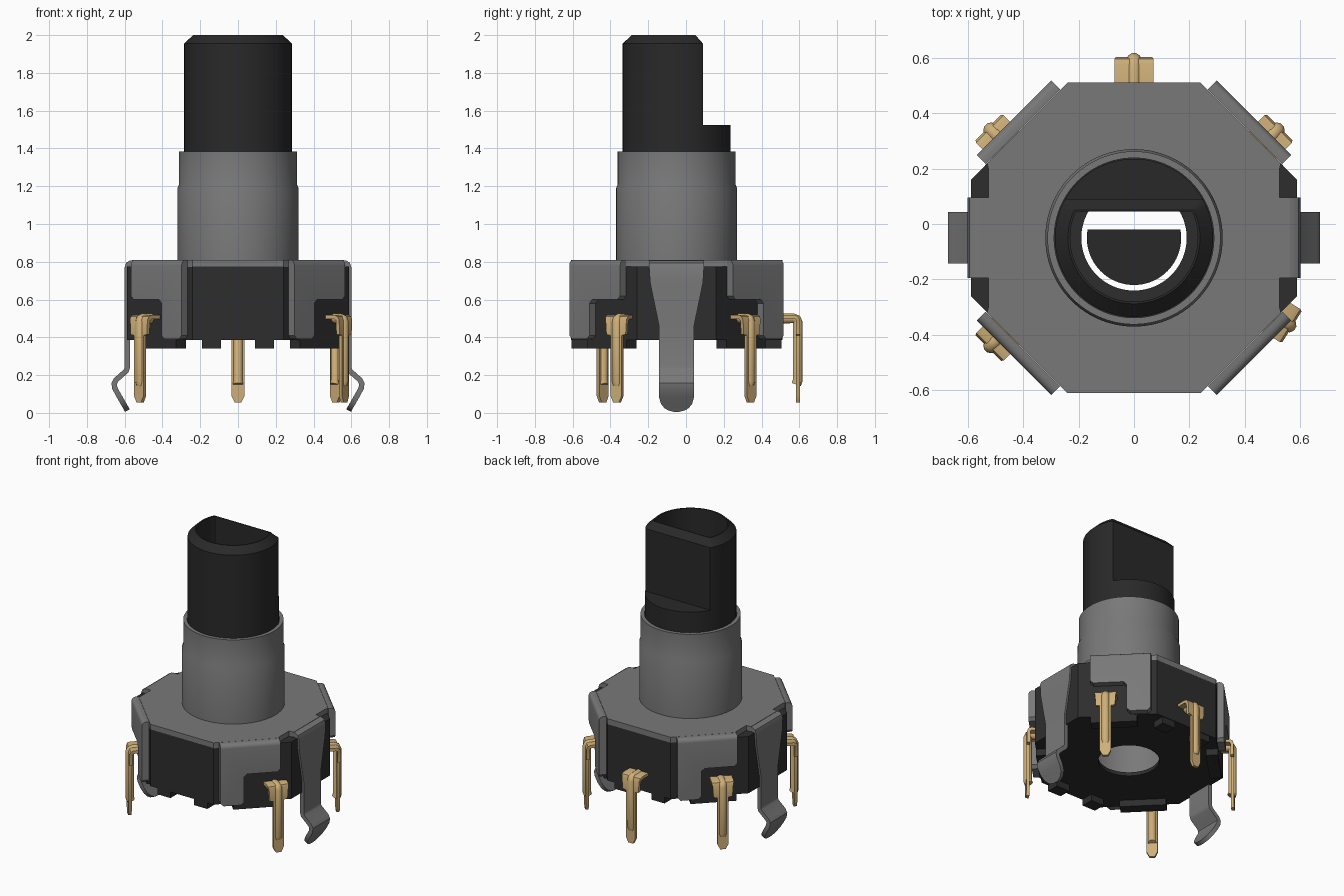
import bpy, bmesh, math
from mathutils import Matrix, Vector

if "Cube" in bpy.data.objects:
    bpy.data.objects.remove(bpy.data.objects["Cube"])

CY = -0.05  # the shaft axis sits slightly forward of the origin


def material(name, rgb):
    m = bpy.data.materials.new(name)
    m.use_nodes = True
    col = (*rgb, 1.0)
    m.diffuse_color = col
    bsdf = m.node_tree.nodes["Principled BSDF"]
    bsdf.inputs["Base Color"].default_value = col
    bsdf.inputs["Roughness"].default_value = 0.6
    return m


GREY = material("grey metal", (0.19, 0.19, 0.19))
DARK = material("dark plastic", (0.027, 0.027, 0.027))
SHAFT = material("black plastic", (0.022, 0.022, 0.022))
GOLD = material("gold metal", (0.62, 0.43, 0.19))


def frame(angle, flip=1):
    """Local axes (sideways, up, outward) around the shaft axis."""
    a = math.radians(angle)
    n, t = Vector((math.cos(a), math.sin(a), 0)), Vector((-math.sin(a), math.cos(a), 0)) * flip
    return Matrix(((t.x, 0, n.x, 0), (t.y, 0, n.y, CY), (0, 1, 0, 0), (0, 0, 0, 1)))


UPRIGHT = Matrix.Translation((0, CY, 0))


def finish(name, bm, mat, mods=()):
    bmesh.ops.recalc_face_normals(bm, faces=bm.faces)
    me = bpy.data.meshes.new(name)
    bm.to_mesh(me)
    bm.free()
    ob = bpy.data.objects.new(name, me)
    bpy.context.collection.objects.link(ob)
    me.materials.append(mat)
    bpy.ops.object.select_all(action='DESELECT')
    ob.select_set(True)
    bpy.context.view_layer.objects.active = ob
    for kind, settings in mods:
        m = ob.modifiers.new(kind.title(), kind)
        for k, v in settings.items():
            setattr(m, k, v)
        bpy.ops.object.modifier_apply(modifier=m.name)
    bpy.ops.object.shade_smooth_by_angle(angle=math.radians(30))
    return ob


def prism(name, pts, lo, hi, mat, mtx=UPRIGHT, bevel_edge=None, mods=()):
    """Extrude an outline from lo to hi along the local third axis."""
    bm = bmesh.new()
    rings = [[bm.verts.new((x, y, z)) for x, y in pts] for z in (lo, hi)]
    bm.faces.new(rings[0])
    bm.faces.new(rings[1])
    for i in range(len(pts)):
        j = (i + 1) % len(pts)
        bm.faces.new((rings[0][i], rings[0][j], rings[1][j], rings[1][i]))
    if bevel_edge:
        es = [e for e in bm.edges if all(bevel_edge(v.co) for v in e.verts)]
        bmesh.ops.bevel(bm, geom=es, offset=0.028, segments=4, profile=0.5, affect='EDGES')
    bm.transform(mtx)
    return finish(name, bm, mat, mods)


def loft(name, rings, mat, closed=False, n=96):
    """Rings of (radius, z, flat): round sections cut by an optional flat at the back."""
    bm = bmesh.new()
    rows = []
    for r, z, flat in rings:
        rows.append([bm.verts.new((r * math.cos(k * math.tau / n),
                                   min(r * math.sin(k * math.tau / n), flat), z)) for k in range(n)])
    pairs = list(zip(rows, rows[1:])) + ([(rows[-1], rows[0])] if closed else [])
    for a, b in pairs:
        for i in range(n):
            j = (i + 1) % n
            bm.faces.new((a[i], a[j], b[j], b[i]))
    if not closed:
        bm.faces.new(rows[0])
        bm.faces.new(rows[-1])
    bmesh.ops.remove_doubles(bm, verts=bm.verts, dist=1e-5)
    bmesh.ops.dissolve_degenerate(bm, edges=bm.edges, dist=1e-5)
    bm.transform(UPRIGHT)
    return finish(name, bm, mat)


def ribbon(name, path, thick, mat, mtx, shift=0):
    """Bent sheet strip through (outward, height, width) points."""
    bm = bmesh.new()
    rows = [[bm.verts.new((shift + s * w / 2, z, d)) for s in (-1, 1)] for d, z, w in path]
    for a, b in zip(rows, rows[1:]):
        bm.faces.new((a[0], a[1], b[1], b[0]))
    bm.transform(mtx)
    return finish(name, bm, mat, [('SOLIDIFY', dict(thickness=thick, offset=0, use_even_offset=True))])


def mirrored(half):
    """Complete a quarter outline (front-right order) into a full loop."""
    right = half + [(x, -y) for x, y in reversed(half)]
    return right + [(-x, y) for x, y in reversed(right)]


# Cutters for the open centre
FREE = 9
bore = loft("bore_cutter", [(0.30, 0.41, FREE), (0.30, 1.0, FREE)], DARK)
hole = loft("hole_cutter", [(0.19, 0.2, FREE), (0.19, 0.6, FREE)], DARK)


def cut(ob):
    return ('BOOLEAN', dict(object=ob, operation='DIFFERENCE', solver='EXACT'))


# Dark octagonal base with floor hole
prism("base_body", mirrored([(0.24, -0.56), (0.588, -0.21)]), 0.385, 0.775, DARK,
      mods=[cut(bore), cut(hole)])

# Top plate with notched corners
prism("top_plate", mirrored([(0.24, -0.56), (0.27, -0.53), (0.53, -0.27), (0.525, -0.25),
                             (0.525, -0.145), (0.56, -0.145)]), 0.772, 0.81, GREY,
      mods=[cut(bore)])
for c in (bore, hole):
    bpy.data.objects.remove(c)

# Folded corner flaps with a step cut for the pins
FLAP = [(-0.19, 0.81), (-0.19, 0.41), (-0.17, 0.39), (-0.06, 0.39), (-0.04, 0.41), (-0.04, 0.58),
        (-0.02, 0.6), (0.17, 0.6), (0.19, 0.62), (0.19, 0.81)]
CORNERS = [("back_left", 45, -1), ("back_right", 135, 1), ("front_right", 225, -1), ("front_left", 315, 1)]
for label, ang, flip in CORNERS:
    prism(label + "_flap", FLAP, 0.567, 0.612, GREY, frame(ang, flip),
          bevel_edge=lambda co: co.y > 0.8 and co.z > 0.6)
    # feet below the corners
    prism(label + "_foot", [(-0.10, 0.34), (0.19, 0.34), (0.19, 0.39), (-0.10, 0.39)],
          0.49, 0.565, DARK, frame(ang, flip))

# Feet below the front and back
for label, ang in (("front", 270), ("back", 90)):
    for side, s in (("left", 1), ("right", -1)):
        prism(f"{label}_{side}_foot", [(s * 0.09, 0.34), (s * 0.19, 0.34), (s * 0.19, 0.39), (s * 0.09, 0.39)],
              0.47, 0.555, DARK, frame(ang))

# Bushing around the shaft
loft("bushing", [(0.32, 0.79, FREE), (0.32, 1.19, FREE), (0.312, 1.21, FREE), (0.312, 1.385, FREE),
                 (0.288, 1.385, FREE), (0.288, 0.42, FREE), (0.299, 0.42, FREE), (0.299, 0.79, FREE)],
     GREY, closed=True)

# Hollow shaft with a flat on its back
loft("shaft", [(0.285, 0.85, FREE), (0.285, 1.525, FREE), (0.285, 1.525, 0.14), (0.285, 1.955, 0.14),
               (0.238, 2.0, 0.10), (0.23, 2.0, 0.095), (0.23, 0.85, 0.095)], SHAFT, closed=True)
loft("shaft_core", [(0.17, 0.95, 0.03), (0.17, 1.4, 0.03)], SHAFT)

# Spring clips on both sides
CLIP = [(0.545, 0.795, 0.29), (0.568, 0.793, 0.29), (0.581, 0.785, 0.29), (0.586, 0.77, 0.29),
        (0.586, 0.69, 0.28), (0.586, 0.46, 0.185), (0.586, 0.24, 0.185), (0.592, 0.222, 0.185),
        (0.645, 0.175, 0.185), (0.656, 0.155, 0.185), (0.652, 0.13, 0.185), (0.63, 0.09, 0.185),
        (0.61, 0.055, 0.165), (0.597, 0.033, 0.13), (0.59, 0.02, 0.09), (0.586, 0.012, 0.03)]
for label, ang in (("left", 0), ("right", 180)):
    ribbon(label + "_clip", CLIP, 0.028, GREY, frame(ang))

# Solder pins, each a bent strip with a raised rib
PIN = [(0.54, 0.508, 0.14), (0.625, 0.508, 0.14), (0.638, 0.503, 0.14), (0.643, 0.49, 0.13),
       (0.643, 0.415, 0.12), (0.643, 0.41, 0.07), (0.643, 0.09, 0.07), (0.643, 0.055, 0.035)]
RIB = [(0.54, 0.5), (0.62, 0.5), (0.636, 0.495), (0.641, 0.48), (0.641, 0.17), (0.634, 0.15)]
PINS = [("back", 90, 1, 0), ("back_left", 45, -1, 0.09), ("back_right", 135, 1, 0.09),
        ("front_right", 225, -1, 0.09), ("front_left", -32, 1, 0.03)]
for label, ang, flip, s in PINS:
    m = frame(ang, flip)
    ribbon(label + "_pin", PIN, 0.02, GOLD, m, s)
    cu = bpy.data.curves.new(label + "_pin_rib", 'CURVE')
    cu.dimensions = '3D'
    cu.bevel_depth, cu.bevel_resolution, cu.use_fill_caps = 0.027, 3, True
    sp = cu.splines.new('POLY')
    sp.points.add(len(RIB) - 1)
    for p, (d, z) in zip(sp.points, RIB):
        p.co = (*(m @ Vector((s, z, d))), 1)
    cu.materials.append(GOLD)
    bpy.context.collection.objects.link(bpy.data.objects.new(label + "_pin_rib", cu))
